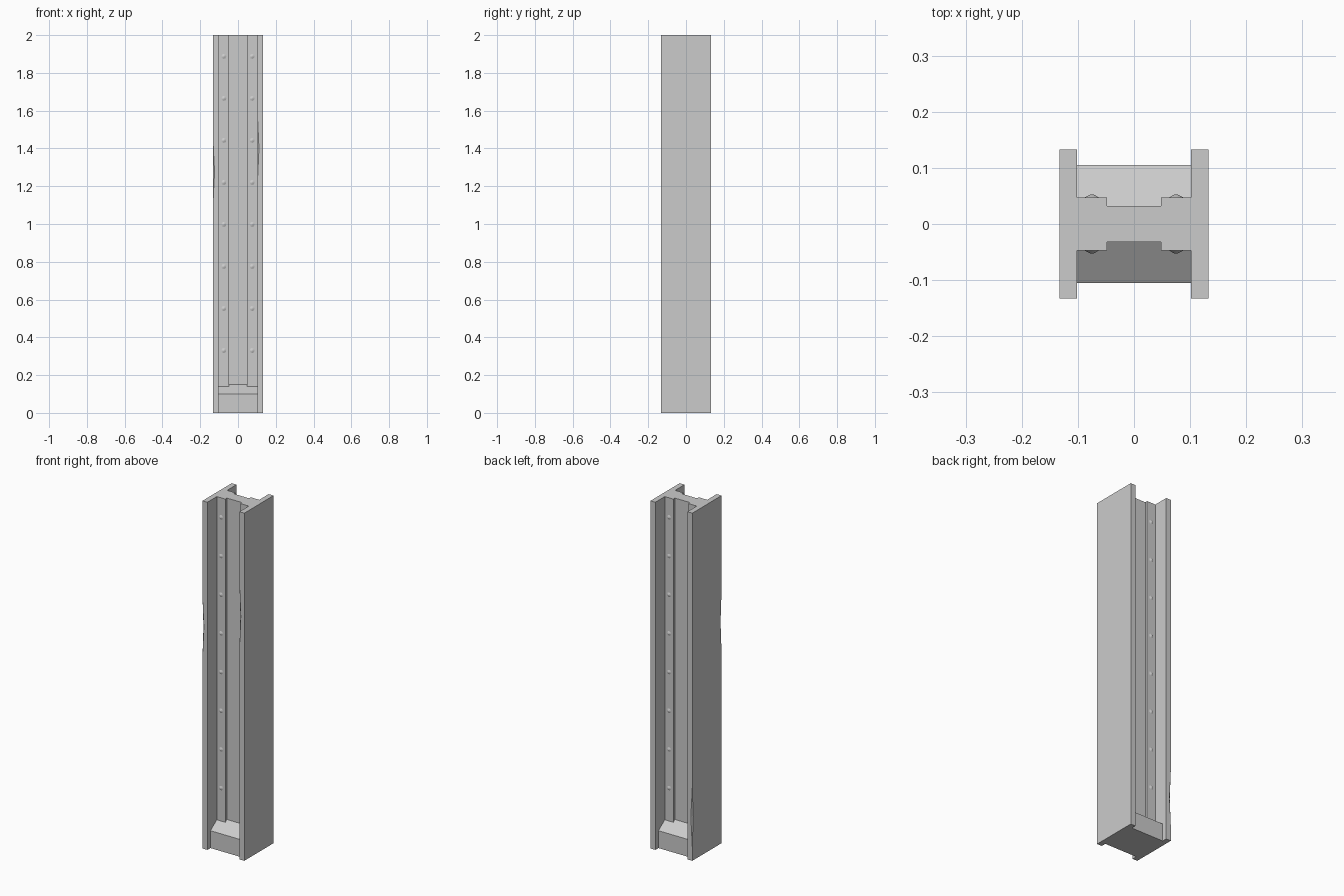
import bpy, bmesh
from math import radians
from mathutils import Matrix, Vector

cube = bpy.data.objects.get("Cube")
if cube:
    bpy.data.objects.remove(cube, do_unlink=True)

GREY = (0.6, 0.6, 0.6, 1)
mat = bpy.data.materials.new("plain_grey")
mat.use_nodes = True
mat.diffuse_color = GREY
mat.node_tree.nodes["Principled BSDF"].inputs["Base Color"].default_value = GREY


def make(name, bm):
    bmesh.ops.recalc_face_normals(bm, faces=bm.faces)
    mesh = bpy.data.meshes.new(name)
    bm.to_mesh(mesh)
    bm.free()
    mesh.materials.append(mat)
    ob = bpy.data.objects.new(name, mesh)
    bpy.context.collection.objects.link(ob)
    return ob


def prism(name, points, sweep):
    """Sweep a closed outline along a vector."""
    bm = bmesh.new()
    face = bm.faces.new([bm.verts.new(p) for p in points])
    ext = bmesh.ops.extrude_face_region(bm, geom=[face], use_keep_orig=True)
    moved = [v for v in ext["geom"] if isinstance(v, bmesh.types.BMVert)]
    bmesh.ops.translate(bm, verts=moved, vec=sweep)
    return make(name, bm)


def combine(target, tool, operation):
    mod = target.modifiers.new(operation, "BOOLEAN")
    mod.operation, mod.object, mod.solver = operation, tool, "EXACT"
    bpy.context.view_layer.objects.active = target
    bpy.ops.object.modifier_apply(modifier=mod.name)
    bpy.data.objects.remove(tool, do_unlink=True)


# H-shaped column with a recessed strip down each side of the web
W, IN, RIB, WEB, GROOVE = 0.133, 0.102, 0.048, 0.047, 0.032
quarter = [(RIB, GROOVE), (RIB, WEB), (IN, WEB), (IN, W), (W, W)]
outline = quarter + [(x, -y) for x, y in reversed(quarter)]
outline += [(-x, -y) for x, y in outline]
column = prism("column", [(x, y, 0) for x, y in outline], (0, 0, 2))

# Sloped foot filling the space between the flanges
half = [(0.105, 0), (0.105, 0.10), (0.026, 0.155)]
section = half + [(-y, z) for y, z in reversed(half)]
foot = prism("foot", [(-0.11, y, z) for y, z in section], (0.22, 0, 0))
combine(column, foot, "UNION")


# Shallow chips knocked out of the flange edges
def chip(x, y, dx, dy, low, high, depth=0.009):
    a, b = Vector((x, y, low)), Vector((x, y, high))
    mid = (a + b) / 2
    p, q = mid + Vector((dx * depth, 0, 0)), mid + Vector((0, dy * depth, 0))
    extra = (p - q) * 0.3
    outer = mid - Vector((dx, dy, 0)) * 0.02
    bm = bmesh.new()
    for co in (a, b, p + extra, q - extra, outer):
        bm.verts.new(co)
    bmesh.ops.convex_hull(bm, input=bm.verts)
    combine(column, make("chip_cutter", bm), "DIFFERENCE")


chip(-W, -W, 1, 1, 1.10, 1.45)
chip(IN, -W, 1, 1, 1.20, 1.60)
chip(-W, W, 1, -1, 0.08, 0.42)

# Rows of low domed rivets on both sides of the web
bm = bmesh.new()
for side in (-1, 1):
    for x in (-0.075, 0.075):
        for i in range(8):
            place = Matrix.Translation((x, side * 0.0495, 0.33 + 0.2225 * i))
            bmesh.ops.create_cone(
                bm, cap_ends=True, segments=8, radius1=0.015, radius2=0.002,
                depth=0.007, matrix=place @ Matrix.Rotation(radians(-90 * side), 4, "X"))
rivets = make("rivets", bm)
bpy.ops.object.select_all(action="DESELECT")
rivets.select_set(True)
bpy.context.view_layer.objects.active = rivets
bpy.ops.object.shade_smooth_by_angle(angle=radians(40))
